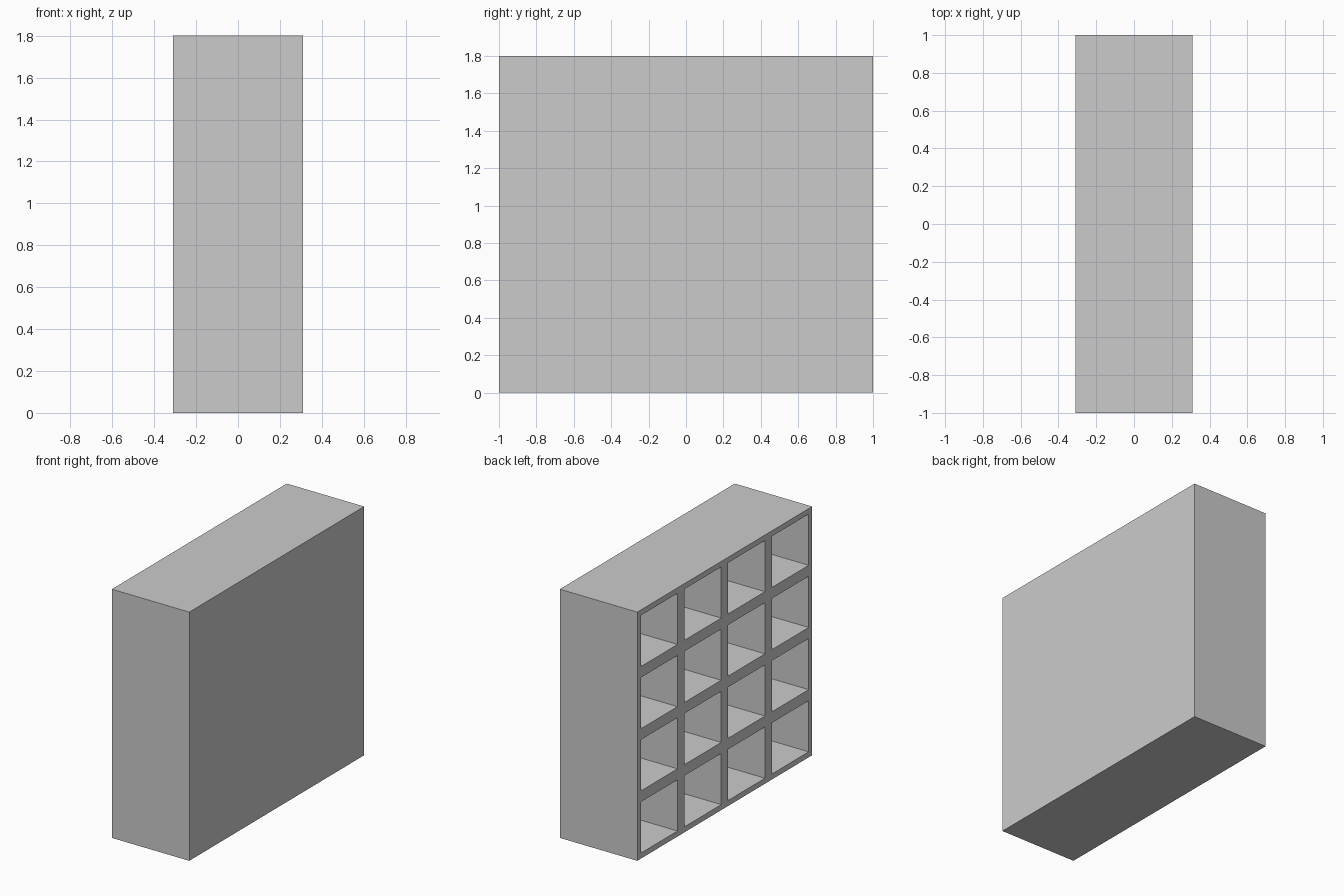
import bpy, bmesh
from mathutils import Matrix, Vector

if "Cube" in bpy.data.objects:
    bpy.data.objects.remove(bpy.data.objects["Cube"])

DEPTH, WIDTH, HEIGHT = 0.62, 2.0, 1.8
COLS, ROWS = 4, 4
WALL = 0.04

bm = bmesh.new()

# Open side: a grid of cells facing -x
bmesh.ops.create_grid(bm, x_segments=COLS, y_segments=ROWS, size=0.5)
bm.transform(Matrix(((0, 0, -1, -DEPTH / 2),
                     (-WIDTH, 0, 0, 0),
                     (0, HEIGHT, 0, HEIGHT / 2),
                     (0, 0, 0, 1))))
bm.normal_update()
cells = bm.faces[:]
rim = [e for e in bm.edges if e.is_boundary]

# Outer casing: sweep the rim to the closed side and cap it
swept = bmesh.ops.extrude_edge_only(bm, edges=rim)["geom"]
verts = [g for g in swept if isinstance(g, bmesh.types.BMVert)]
bmesh.ops.translate(bm, verts=verts, vec=Vector((DEPTH, 0, 0)))
bmesh.ops.contextual_create(bm, geom=[e for e in bm.edges if e.is_boundary])

# Compartments: inset each cell and push it inwards, leaving a back panel
bmesh.ops.inset_individual(bm, faces=cells, thickness=WALL, use_even_offset=True)
pockets = bmesh.ops.extrude_discrete_faces(bm, faces=cells)["faces"]
for f in pockets:
    bmesh.ops.translate(bm, verts=f.verts[:], vec=Vector((DEPTH - WALL, 0, 0)))

bmesh.ops.recalc_face_normals(bm, faces=bm.faces[:])
mesh = bpy.data.meshes.new("cubby_shelf")
bm.to_mesh(mesh)
bm.free()
shelf = bpy.data.objects.new("cubby_shelf", mesh)
bpy.context.collection.objects.link(shelf)
